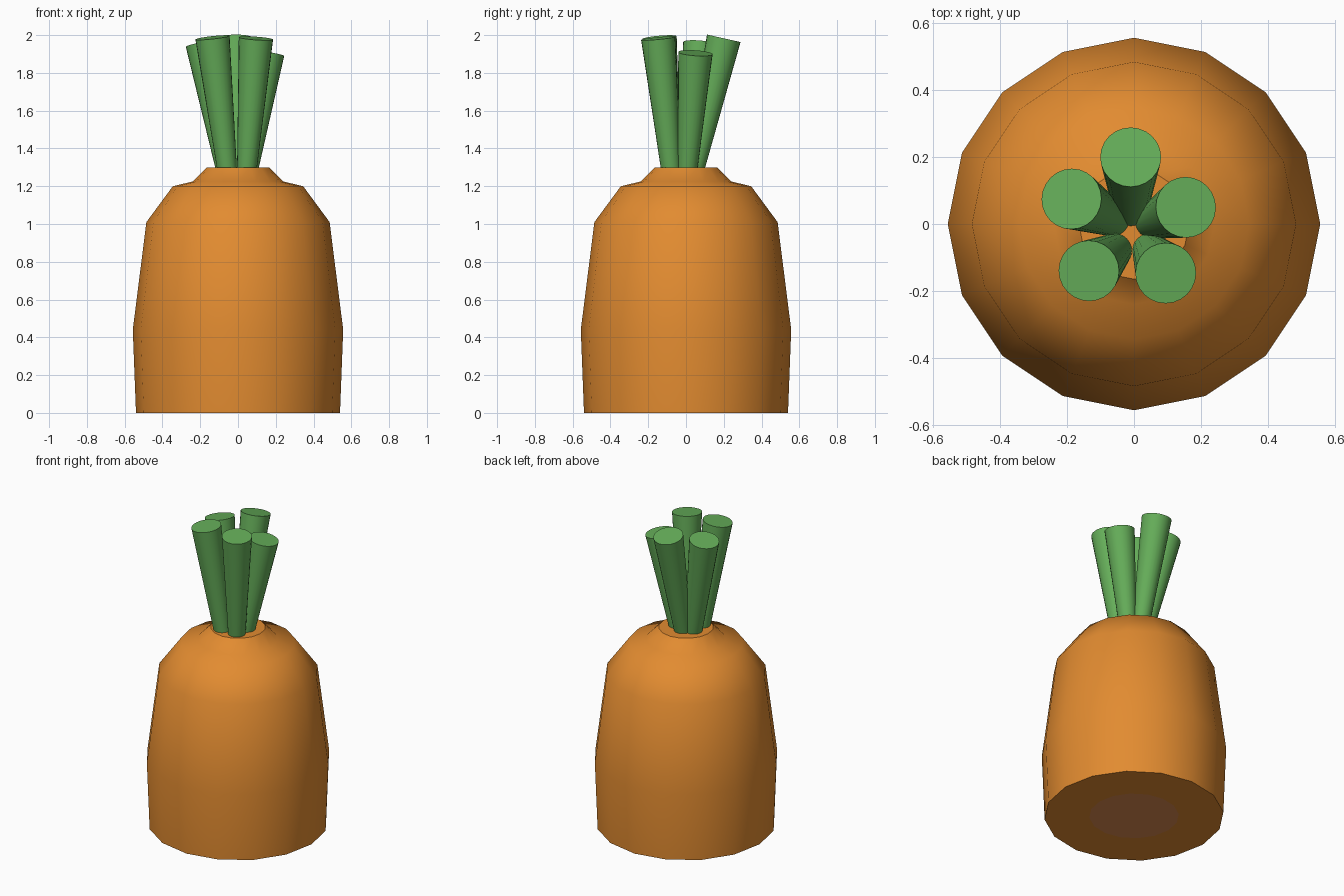
import bpy, bmesh, math
from mathutils import Vector

if "Cube" in bpy.data.objects:
    bpy.data.objects.remove(bpy.data.objects["Cube"])


def material(name, rgb):
    m = bpy.data.materials.new(name)
    m.diffuse_color = (*rgb, 1)
    m.use_nodes = True
    m.node_tree.nodes["Principled BSDF"].inputs["Base Color"].default_value = m.diffuse_color
    return m


ORANGE = material("carrot orange", (0.76, 0.26, 0.03))
CORE = material("pale core", (0.72, 0.26, 0.08))
GREEN = material("leaf green", (0.13, 0.42, 0.10))


def ring(bm, centre, axis, radius, sides):
    """Circle of vertices around centre, perpendicular to axis."""
    turn = Vector((0, 0, 1)).rotation_difference(axis)
    return [bm.verts.new(centre + turn @ Vector((radius * math.cos(a), radius * math.sin(a), 0)))
            for a in (2 * math.pi * i / sides for i in range(sides))]


def lathe(name, stations, axis, sides, mats, sharp):
    """Skin (centre, radius) stations and cap the last one."""
    bm = bmesh.new()
    rings = [ring(bm, Vector(c), axis, r, sides) for c, r in stations]
    for a, b in zip(rings, rings[1:]):
        for i in range(sides):
            j = (i + 1) % sides
            bm.faces.new((a[i], a[j], b[j], b[i]))
    bm.faces.new(rings[-1])
    bm.faces.new(rings[0][::-1]).material_index = len(mats) - 1
    bmesh.ops.recalc_face_normals(bm, faces=bm.faces)
    me = bpy.data.meshes.new(name)
    bm.to_mesh(me)
    bm.free()
    for m in mats:
        me.materials.append(m)
    ob = bpy.data.objects.new(name, me)
    bpy.context.collection.objects.link(ob)
    bpy.ops.object.select_all(action='DESELECT')
    ob.select_set(True)
    bpy.context.view_layer.objects.active = ob
    bpy.ops.object.shade_smooth_by_angle(angle=math.radians(sharp))
    return ob


# Root: a 16-sided cut carrot, with the pale core showing on the underside
profile = [(0.27, 0), (0.54, 0), (0.557, 0.44), (0.485, 1.01),
           (0.345, 1.20), (0.24, 1.225), (0.165, 1.30)]
lathe("carrot_root", [((0, 0, z), r) for r, z in profile],
      Vector((0, 0, 1)), 16, [ORANGE, CORE], 44)

# Stalks: five tapered stems fanning out of the crown (foot xy, tip xyz)
stalks = [((-0.010, 0.045), (-0.010, 0.200, 1.983)),
          ((0.055, 0.008), (0.155, 0.050, 1.905)),
          ((0.047, -0.080), (0.095, -0.147, 1.983)),
          ((-0.058, -0.080), (-0.135, -0.140, 1.987)),
          ((-0.065, 0.015), (-0.187, 0.075, 1.955))]
for n, (foot, tip) in enumerate(stalks, 1):
    foot, tip = Vector((*foot, 1.29)), Vector(tip)
    lathe(f"stalk_{n}", [(foot, 0.052), (tip, 0.091)], (tip - foot).normalized(),
          24, [GREEN], 44)
